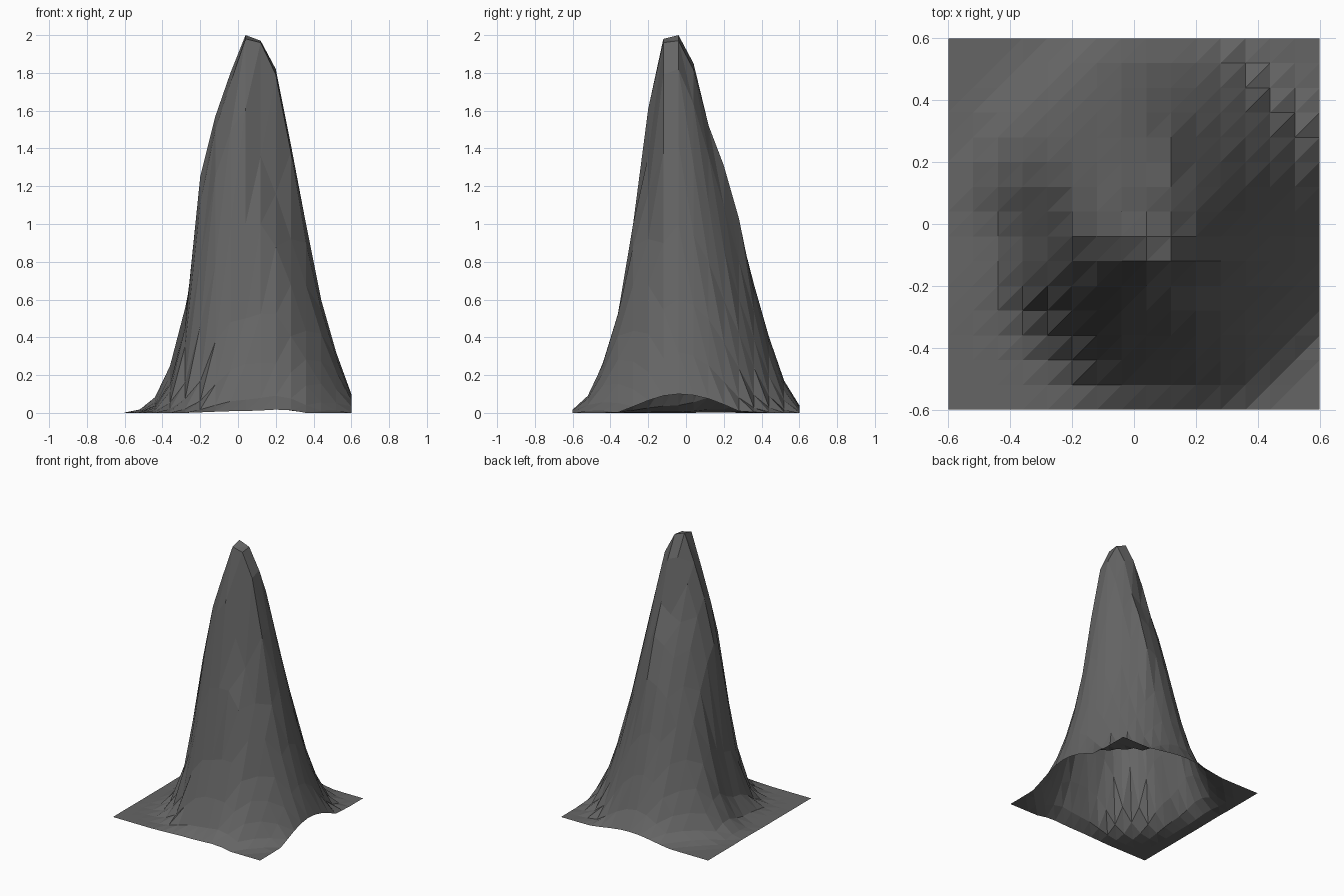
import bpy, math

STEP, N = 0.08, 16            # terrain grid: 15 x 15 cells
CX, CY = 0.04, -0.04          # summit position

# Slope profiles (height every 0.08 outwards) in eight compass directions, from east anticlockwise
PROFILES = [
    [2.0, 1.97, 1.82, 1.42, 1.00, 0.60, 0.32, 0.10, 0.01, 0],    # east
    [2.0, 1.92, 1.67, 1.30, 0.96, 0.60, 0.33, 0.10, 0.01, 0],    # north-east
    [2.0, 1.85, 1.46, 1.26, 0.99, 0.68, 0.40, 0.17, 0.04, 0],    # north
    [2.0, 1.80, 1.50, 1.20, 0.85, 0.50, 0.23, 0.07, 0.01, 0],    # north-west
    [2.0, 1.80, 1.57, 1.25, 0.47, 0.16, 0.04, 0.005, 0.00, 0],   # west
    [2.0, 1.85, 1.60, 1.18, 0.56, 0.16, 0.03, 0.005, 0.00, 0],   # south-west
    [2.0, 1.98, 1.61, 1.00, 0.50, 0.26, 0.07, 0.01, 0.00, 0],    # south
    [2.0, 1.97, 1.70, 1.20, 0.76, 0.42, 0.21, 0.06, 0.00, 0],    # south-east
]

# Ledge on the front right and ridge on the back
DETAILS = {
    (0.12, -0.12): 1.96, (0.20, -0.12): 1.79, (0.28, -0.12): 1.38,
    (0.12, -0.20): 1.36, (0.20, -0.20): 1.16, (0.28, -0.20): 0.92,
    (0.12, -0.28): 1.00, (0.20, -0.28): 0.88,
    (0.12, 0.12): 1.52, (0.12, 0.20): 1.31, (0.12, 0.28): 1.03,
}


def along(profile, r):
    t = r / STEP
    i = int(t)
    if i >= len(profile) - 1:
        return 0.0
    return profile[i] + (profile[i + 1] - profile[i]) * (t - i)


def height(x, y):
    dx, dy = x - CX, y - CY
    a = (math.atan2(dy, dx) / (math.pi / 4)) % 8
    k = int(a) % 8
    w = 0.5 - 0.5 * math.cos((a - int(a)) * math.pi)
    r = math.hypot(dx, dy)
    return along(PROFILES[k], r) * (1 - w) + along(PROFILES[(k + 1) % 8], r) * w


# Terrain sheet, open underneath, every cell split from south-west to north-east
verts = []
for j in range(N):
    for i in range(N):
        x, y = round(-0.6 + i * STEP, 2), round(-0.6 + j * STEP, 2)
        verts.append((x, y, DETAILS.get((x, y), height(x, y))))
faces = []
for j in range(N - 1):
    for i in range(N - 1):
        a = j * N + i
        faces += [(a, a + 1, a + N + 1), (a, a + N + 1, a + N)]

mesh = bpy.data.meshes.new("mountain_peak")
mesh.from_pydata(verts, [], faces)
mesh.update()
rock = bpy.data.materials.new("dark grey rock")
rock.diffuse_color = (0.13, 0.13, 0.13, 1)
mesh.materials.append(rock)
obj = bpy.data.objects.new("mountain_peak", mesh)
bpy.context.collection.objects.link(obj)
